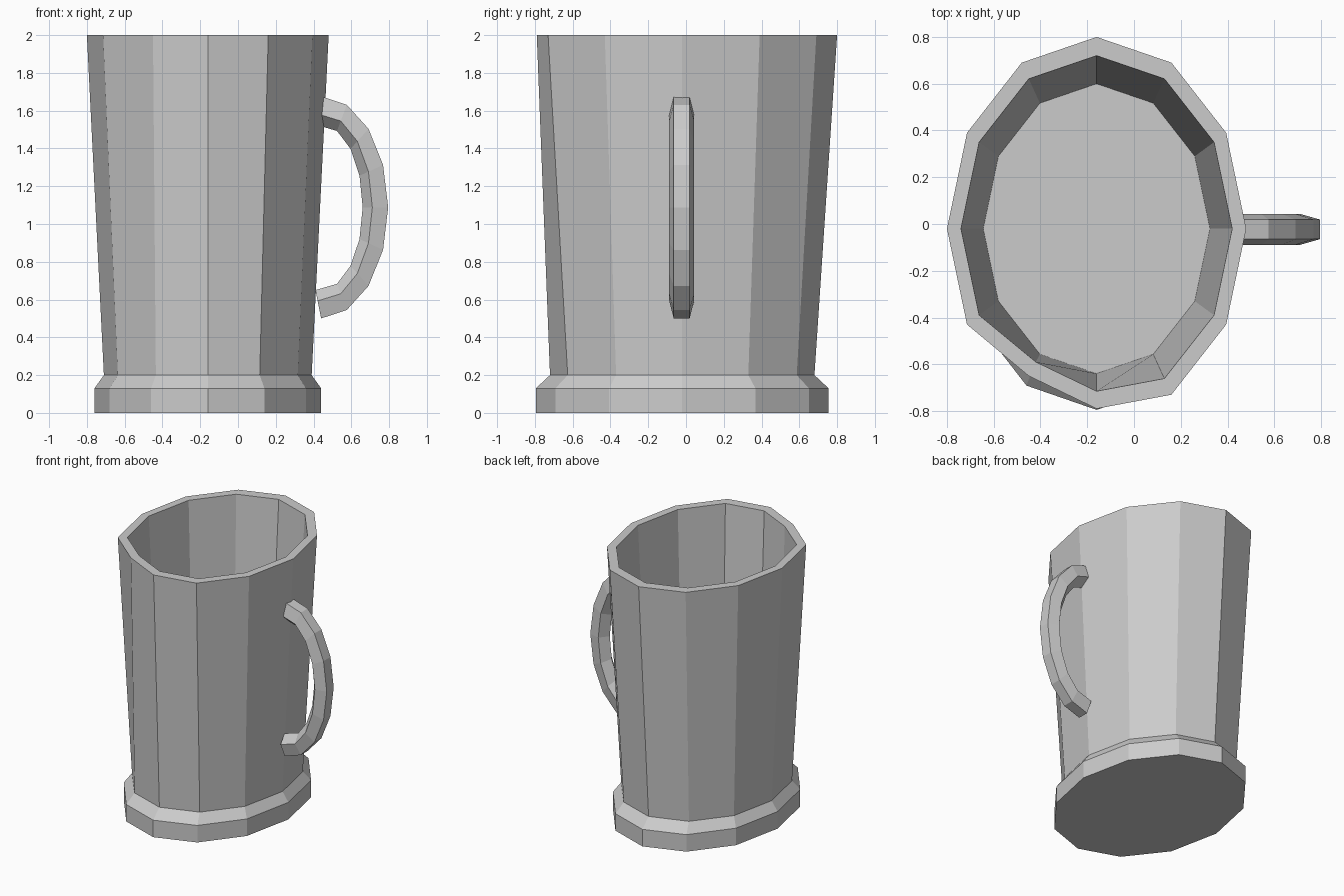
import bpy, bmesh, math

if "Cube" in bpy.data.objects:
    bpy.data.objects.remove(bpy.data.objects["Cube"])

SIDES = 12
CX, CY = -0.16, -0.02

grey = bpy.data.materials.new("grey")
grey.diffuse_color = (0.6, 0.6, 0.6, 1)
grey.use_nodes = True
grey.node_tree.nodes["Principled BSDF"].inputs["Base Color"].default_value = grey.diffuse_color


def oval(rx, ry, z):
    pts = []
    for k in range(SIDES):
        a = math.tau * k / SIDES
        pts.append((CX + rx * math.cos(a), CY + ry * math.sin(a), z))
    return pts


def loft(name, rings):
    """Skin a stack of closed rings and cap both ends."""
    bm = bmesh.new()
    loops = [[bm.verts.new(p) for p in ring] for ring in rings]
    n = len(rings[0])
    for lo, hi in zip(loops, loops[1:]):
        for i in range(n):
            j = (i + 1) % n
            bm.faces.new((lo[i], lo[j], hi[j], hi[i]))
    bm.faces.new(loops[0][::-1])
    bm.faces.new(loops[-1])
    bmesh.ops.recalc_face_normals(bm, faces=bm.faces)
    mesh = bpy.data.meshes.new(name)
    bm.to_mesh(mesh)
    bm.free()
    mesh.materials.append(grey)
    obj = bpy.data.objects.new(name, mesh)
    bpy.context.collection.objects.link(obj)
    return obj


# Tankard body: foot, shoulder, tapered wall, rim and hollow inside
rim_outer = oval(0.64, 0.82, 2.0)
rim_inner = oval(0.58, 0.74, 2.0)
# Small dent at the front of the rim
rim_outer[8], rim_outer[9] = (-0.45, -0.65, 2.0), (CX, -0.79, 2.0)
rim_inner[8], rim_inner[9] = (-0.42, -0.59, 2.0), (CX, -0.715, 2.0)
loft("tankard_body", [
    oval(0.60, 0.775, 0.0),
    oval(0.60, 0.775, 0.13),
    oval(0.55, 0.70, 0.20),
    rim_outer,
    rim_inner,
    oval(0.485, 0.62, 0.20),
])

# Handle: five-sided section swept along half an oval
section = [(0.0, 0.042), (0.62, 0.066), (1.0, 0.0), (0.62, -0.066), (0.0, -0.042)]
STEPS = 8
rings = []
for s in range(STEPS + 1):
    a = -math.pi / 2 + math.pi * s / STEPS
    lean = 0.03 if s in (0, STEPS) else 0.0
    rings.append([(0.44 + (0.355 - 0.135 * d) * math.cos(a) - lean * d,
                   -0.023 + y,
                   1.088 + (0.588 - 0.15 * d) * math.sin(a)) for d, y in section])
loft("handle", rings)
